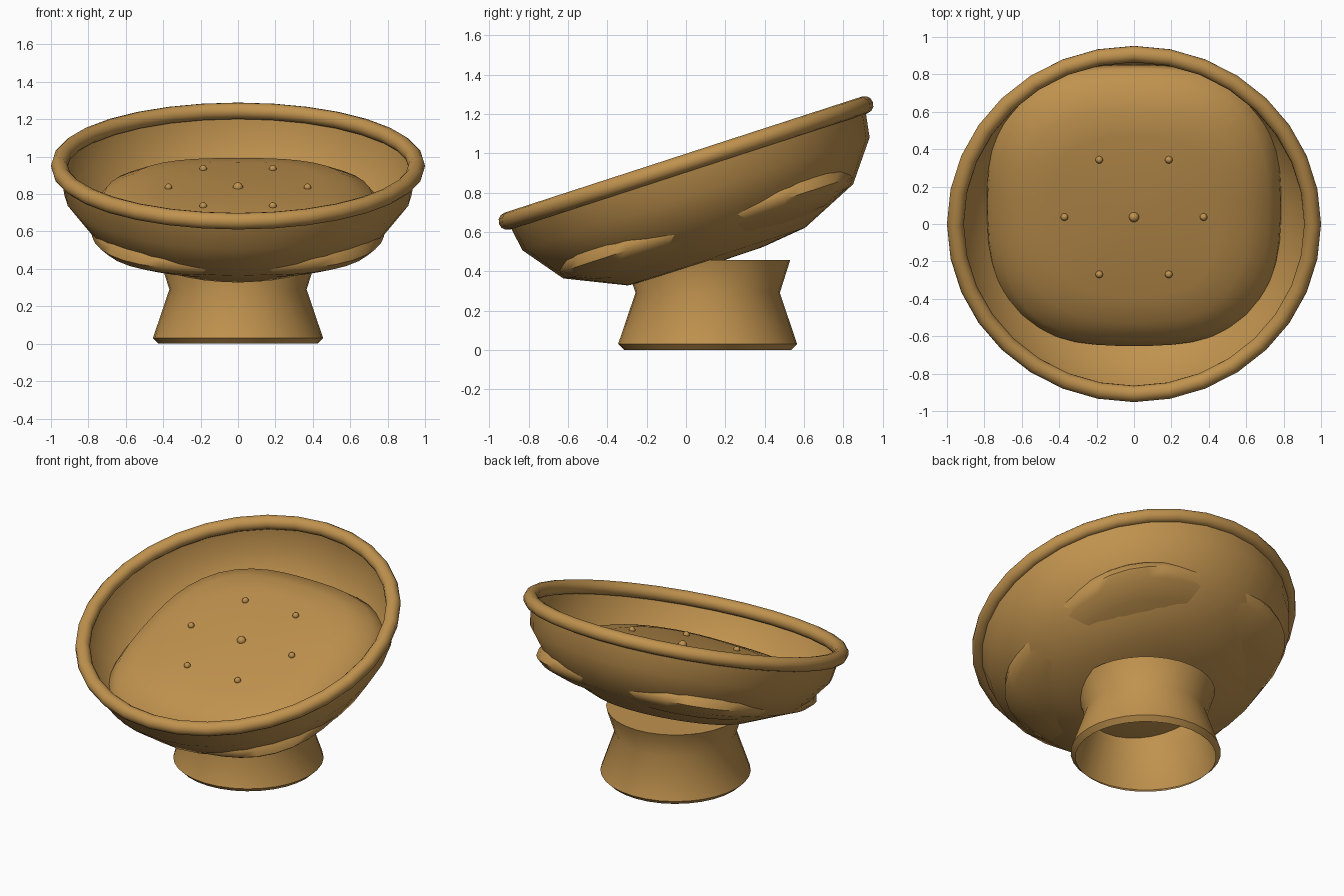
import bpy, bmesh, math
from mathutils import Matrix, Vector

cube = bpy.data.objects.get("Cube")
if cube:
    bpy.data.objects.remove(cube, do_unlink=True)

COLOR = (0.53, 0.29, 0.077, 1.0)
wood = bpy.data.materials.new("warm_tan")
wood.use_nodes = True
wood.diffuse_color = COLOR
wood.node_tree.nodes["Principled BSDF"].inputs["Base Color"].default_value = COLOR

# Frame of the tilted dish: origin at the rim centre, leaning forward
TILT = Matrix.Translation((0, 0, 0.95)) @ Matrix.Rotation(math.radians(18), 4, 'X')


def finish(name, bm, matrix, angle=40):
    bmesh.ops.recalc_face_normals(bm, faces=bm.faces[:])
    mesh = bpy.data.meshes.new(name)
    bm.to_mesh(mesh)
    bm.free()
    mesh.materials.append(wood)
    obj = bpy.data.objects.new(name, mesh)
    bpy.context.collection.objects.link(obj)
    obj.matrix_world = matrix
    bpy.ops.object.select_all(action='DESELECT')
    obj.select_set(True)
    bpy.context.view_layer.objects.active = obj
    bpy.ops.object.shade_smooth_by_angle(angle=math.radians(angle))
    return obj


def lathe(name, profile, matrix, power=2.0, segs=32, closed=False, angle=40):
    """Revolve (radius, height) points; power above 2 makes the plan squarish."""
    bm = bmesh.new()
    rings = []
    for r, z in profile:
        if r == 0:
            rings.append([bm.verts.new((0, 0, z))] * segs)
            continue
        ring = []
        for i in range(segs):
            a = math.tau * i / segs
            c, s = math.cos(a), math.sin(a)
            k = r * (abs(c) ** power + abs(s) ** power) ** (-1 / power)
            ring.append(bm.verts.new((k * c, k * s, z)))
        rings.append(ring)
    pairs = list(zip(rings, rings[1:]))
    if closed:
        pairs.append((rings[-1], rings[0]))
    for low, high in pairs:
        for i in range(segs):
            j = (i + 1) % segs
            corners = dict.fromkeys((low[i], low[j], high[j], high[i]))
            bm.faces.new(list(corners))
    return finish(name, bm, matrix, angle)


# Hollow waisted pedestal with a chamfered foot and a closed top
lathe("pedestal", [(0.425, 0), (0.455, 0.03), (0.367, 0.29), (0.42, 0.457), (0, 0.457)],
      Matrix.Translation((0, 0.11, 0)))

# Thin open dish
lathe("dish", [(0, -0.53), (0.24, -0.527), (0.475, -0.5), (0.775, -0.365),
               (0.928, -0.165), (0.955, 0)], TILT)

# Rolled rim
tube = [(0.955 + 0.045 * math.cos(math.tau * i / 12), 0.045 * math.sin(math.tau * i / 12))
        for i in range(12)]
lathe("rim", tube, TILT, closed=True)

# Squarish rounded cushion whose corners press through the dish
lathe("cushion", [(0, -0.5), (0.4, -0.48), (0.62, -0.425), (0.74, -0.375), (0.787, -0.33),
                  (0.778, -0.285), (0.72, -0.21), (0.6, -0.15), (0.45, -0.125), (0, -0.12)],
      TILT, power=2.8, segs=48, angle=60)


# Studs: one in the middle, six around it
def stud(name, x, y, radius):
    bm = bmesh.new()
    bmesh.ops.create_uvsphere(bm, u_segments=16, v_segments=8, radius=radius)
    finish(name, bm, TILT @ Matrix.Translation(Vector((x, y, -0.12))))


stud("centre_stud", 0, 0, 0.027)
for i in range(6):
    a = math.tau * i / 6
    stud(f"outer_stud_{i + 1}", 0.372 * math.cos(a), 0.322 / math.sin(math.tau / 6) * math.sin(a), 0.02)
